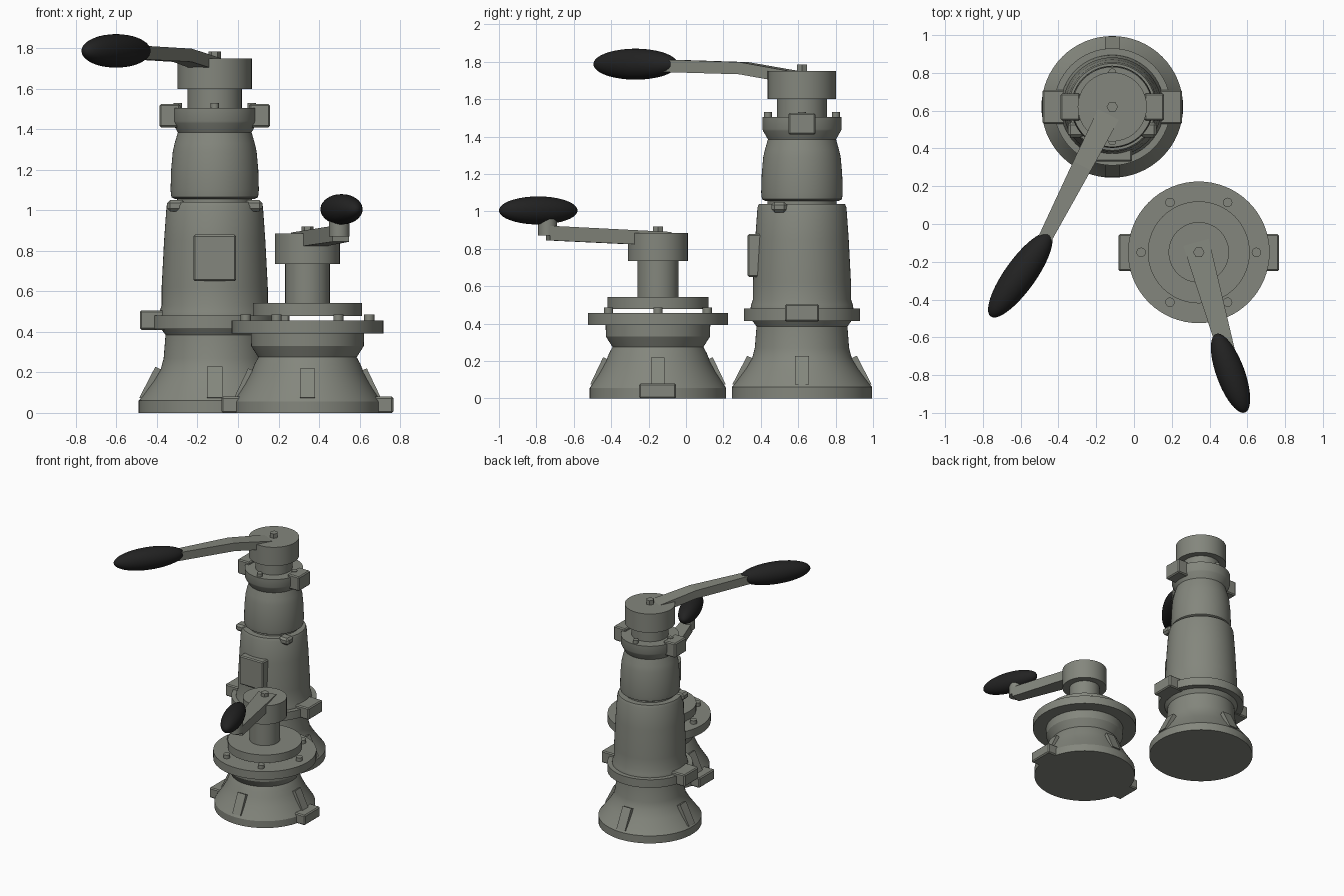
import bpy, bmesh, math
from mathutils import Vector, Matrix

if "Cube" in bpy.data.objects:
    bpy.data.objects.remove(bpy.data.objects["Cube"])

def mat(name, rgb):
    m = bpy.data.materials.new(name)
    m.diffuse_color = (*rgb, 1)
    m.use_nodes = True
    m.node_tree.nodes["Principled BSDF"].inputs["Base Color"].default_value = m.diffuse_color
    return m

GREY = mat("painted_grey", (0.23, 0.24, 0.205))
BLACK = mat("black_grip", (0.016, 0.016, 0.016))

def finish(bm, name, m, smooth=False):
    bmesh.ops.recalc_face_normals(bm, faces=bm.faces)
    me = bpy.data.meshes.new(name)
    bm.to_mesh(me)
    bm.free()
    me.materials.append(m)
    ob = bpy.data.objects.new(name, me)
    bpy.context.collection.objects.link(ob)
    if smooth:
        bpy.ops.object.select_all(action='DESELECT')
        ob.select_set(True)
        bpy.context.view_layer.objects.active = ob
        bpy.ops.object.shade_smooth_by_angle(angle=math.radians(28))
    return ob

def lathe(name, c, profile, n=64, m=GREY):
    """Closed turned part from (radius, z) points."""
    bm = bmesh.new()
    rings = [[bm.verts.new((c[0] + r * math.cos(2 * math.pi * i / n),
                            c[1] + r * math.sin(2 * math.pi * i / n), z))
              for i in range(n)] for r, z in profile]
    for a, b in zip(rings, rings[1:]):
        for i in range(n):
            j = (i + 1) % n
            bm.faces.new((a[i], a[j], b[j], b[i]))
    bm.faces.new(rings[0])
    bm.faces.new(rings[-1])
    return finish(bm, name, m, n > 8)

def disc(name, c, r, z0, z1, n=64):
    return lathe(name, c, [(r, z0), (r, z1)], n)

def box(name, x0, x1, y0, y1, z0, z1, bevel=0.008):
    bm = bmesh.new()
    bmesh.ops.create_cube(bm, size=1)
    for v in bm.verts:
        v.co = Vector(((x0 + x1) / 2 + v.co.x * (x1 - x0),
                       (y0 + y1) / 2 + v.co.y * (y1 - y0),
                       (z0 + z1) / 2 + v.co.z * (z1 - z0)))
    bmesh.ops.bevel(bm, geom=bm.edges[:], offset=bevel, segments=1, affect='EDGES')
    return finish(bm, name, GREY)

def loft(name, sections):
    """Join four-cornered sections into one solid."""
    bm = bmesh.new()
    rs = [[bm.verts.new(p) for p in s] for s in sections]
    for a, b in zip(rs, rs[1:]):
        for i in range(4):
            j = (i + 1) % 4
            bm.faces.new((a[i], a[j], b[j], b[i]))
    bm.faces.new(rs[0])
    bm.faces.new(rs[-1])
    return finish(bm, name, GREY)

def ribs(name, c, pts, w):
    """Four sloping ribs round the foot."""
    for k in range(4):
        rot = Matrix.Rotation(k * math.pi / 2, 3, 'Z')
        loft(f"{name}_{k}", [[rot @ Vector((r, s, z)) + Vector((*c, 0)) for r, z in pts]
                             for s in (-w / 2, w / 2)])

def bolts(name, c, count, ring, r, z0, z1):
    for k in range(count):
        a = 2 * math.pi * k / count
        disc(f"{name}_{k}", (c[0] + ring * math.cos(a), c[1] + ring * math.sin(a)), r, z0, z1, 16)

def arm(name, c, d, stations):
    """Tapered bar along d: stations are (distance, z bottom, z top, width)."""
    d = Vector((*d, 0)).normalized()
    side = Vector((-d.y, d.x, 0))
    loft(name, [[Vector((*c, z)) + d * t + side * (s * w / 2)
                 for s, z in ((-1, z0), (1, z0), (1, z1), (-1, z1))]
                for t, z0, z1, w in stations])

def grip(name, p, d, a, b):
    bm = bmesh.new()
    bmesh.ops.create_uvsphere(bm, u_segments=32, v_segments=20, radius=1)
    axis = Vector((*d, 0)).to_track_quat('Z', 'Y').to_matrix().to_4x4()
    bmesh.ops.transform(bm, verts=bm.verts,
                        matrix=Matrix.Translation(p) @ axis @ Matrix.Diagonal((b, b, a, 1)))
    return finish(bm, name, BLACK, True)

# ---- Tall stand ----
T = (-0.115, 0.62)
lathe("tall_foot", T, [(.375, 0), (.375, .06), (.355, .085), (.30, .16), (.265, .22), (.252, .27),
                       (.243, .385), (.265, .415)])
ribs("tall_rib", T, [(.372, .075), (.293, .228), (.255, .21), (.28, .06)], .075)
disc("tall_flange", T, .31, .415, .48)
lathe("tall_body", T, [(.275, .48), (.272, .50), (.262, .53), (.262, .62), (.25, .85), (.238, 1.02),
                       (.230, 1.04)])
disc("tall_joint", T, .185, 1.03, 1.06)
lathe("tall_upper_body", T, [(.195, 1.055), (.214, 1.065), (.218, 1.10), (.215, 1.20), (.207, 1.29),
                             (.198, 1.33), (.182, 1.385), (.208, 1.43), (.212, 1.44), (.212, 1.505)])
disc("tall_neck", T, .134, 1.50, 1.61)
disc("tall_cap", T, .183, 1.60, 1.75)
disc("tall_cap_nut", T, .03, 1.74, 1.785, 6)
bolts("tall_ring_bolt", T, 4, .182, .021, 1.50, 1.53)
for s, tag in ((-1, "left"), (1, "right")):
    def span(a, b):
        return sorted((T[0] + s * a, T[0] + s * b))
    box(f"tall_flange_lug_{tag}", *span(.24, .37), .53, .71, .41, .505)
    box(f"tall_ring_lug_{tag}", *span(.17, .273), .547, .692, 1.41, 1.525)
    box(f"tall_body_tab_{tag}", *span(.145, .235), .458, .54, .995, 1.05, .015)
box("tall_front_plate", -.22, -.01, .33, .42, .65, .88)
arm("tall_arm", T, (-.455, -.89), [(-.05, 1.67, 1.735, .13), (.35, 1.733, 1.798, .105),
                                   (.82, 1.745, 1.812, .07)])
grip("tall_grip", (-.602, -.27, 1.787), (-.58, -.814), .27, .083)

# ---- Short stand ----
S = (.343, -.15)
lathe("short_foot", S, [(.365, 0), (.365, .055), (.352, .075), (.31, .14), (.278, .20), (.262, .24),
                        (.243, .275), (.278, .33), (.28, .395)])
ribs("short_rib", S, [(.362, .075), (.293, .22), (.258, .205), (.28, .06)], .072)
disc("short_flange", S, .375, .393, .457)
bolts("short_flange_bolt", S, 6, .305, .025, .45, .485)
disc("short_plate", S, .27, .478, .542)
disc("short_column", S, .11, .53, .74)
disc("short_cap", S, .16, .735, .885)
disc("short_cap_nut", S, .03, .88, .92, 6)
for s, tag in ((-1, "left"), (1, "right")):
    xs = sorted((S[0] + s * .25, S[0] + s * .424))
    box(f"short_foot_lug_{tag}", *xs, -.25, -.053, 0, .08)
arm("short_arm", S, (.165, -.59), [(-.055, .815, .89, .14), (.61, .845, .923, .085)])
disc("short_grip_stem", (.50, -.74), .05, .87, .96, 32)
grip("short_grip", (.511, -.79, 1.005), (.345, -.94), .222, .075)
